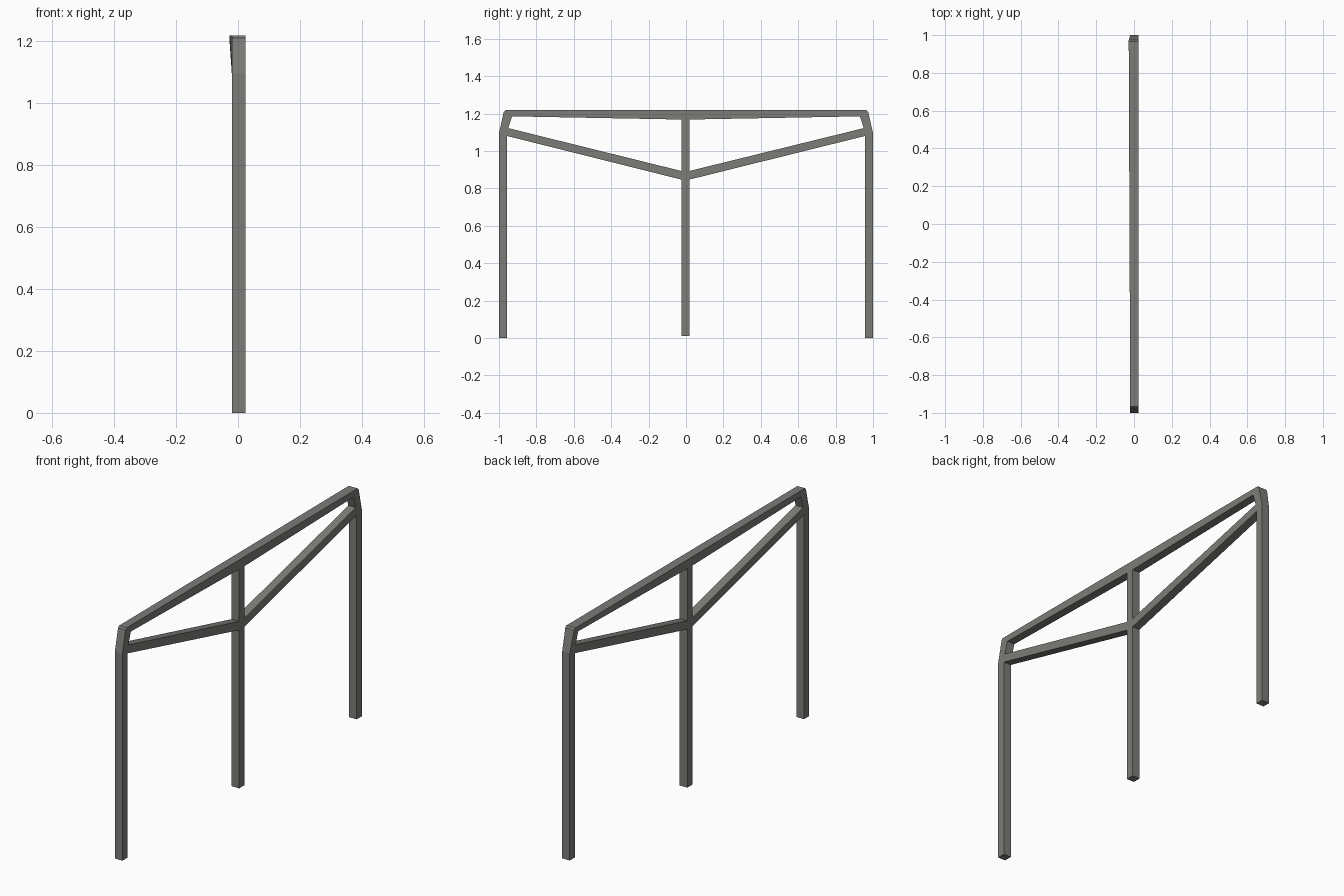
import bpy, bmesh

if "Cube" in bpy.data.objects:
    bpy.data.objects.remove(bpy.data.objects["Cube"])

grey = bpy.data.materials.new("worn grey metal")
grey.diffuse_color = (0.2, 0.2, 0.19, 1)
grey.use_nodes = True
grey.node_tree.nodes["Principled BSDF"].inputs["Base Color"].default_value = grey.diffuse_color
X0, X1 = -0.02, 0.024


def prism(name, profile, mirror=False):
    """Extrude a (y, z) outline across the bar thickness."""
    bm = bmesh.new()
    s = -1 if mirror else 1
    a = [bm.verts.new((X0, s * y, z)) for y, z in profile]
    b = [bm.verts.new((X1, s * y, z)) for y, z in profile]
    bm.faces.new(a)
    bm.faces.new(b)
    n = len(profile)
    for i in range(n):
        j = (i + 1) % n
        bm.faces.new((a[i], a[j], b[j], b[i]))
    # slight outward kink at the back upper corner
    for v in a:
        if v.co.y > 0.95 and v.co.z > 1.2:
            v.co.x = -0.028
    bmesh.ops.recalc_face_normals(bm, faces=bm.faces)
    me = bpy.data.meshes.new(name)
    bm.to_mesh(me)
    bm.free()
    me.materials.append(grey)
    ob = bpy.data.objects.new(name, me)
    bpy.context.collection.objects.link(ob)


# outer legs with inward-leaning tops
leg = [(-1, 0), (-0.957, 0), (-0.957, 1.08), (-0.95, 1.122), (-0.93, 1.185),
       (-0.965, 1.218), (-0.974, 1.21), (-1, 1.095)]
prism("front_leg", leg)
prism("back_leg", leg, True)

# top rail, thicker toward the middle
prism("top_rail", [(-0.93, 1.185), (-0.025, 1.168), (0.018, 1.168), (0.93, 1.185),
                   (0.965, 1.218), (-0.965, 1.218)])

# centre post
prism("centre_post", [(-0.025, 0.01), (0.018, 0.01), (0.018, 1.168), (-0.025, 1.168)])

# sloping braces from the legs to the post
for name, mid, flip in (("front_brace", -0.025, False), ("back_brace", -0.018, True)):
    prism(name, [(-0.957, 1.08), (mid, 0.847), (mid, 0.893), (-0.95, 1.122)], flip)
